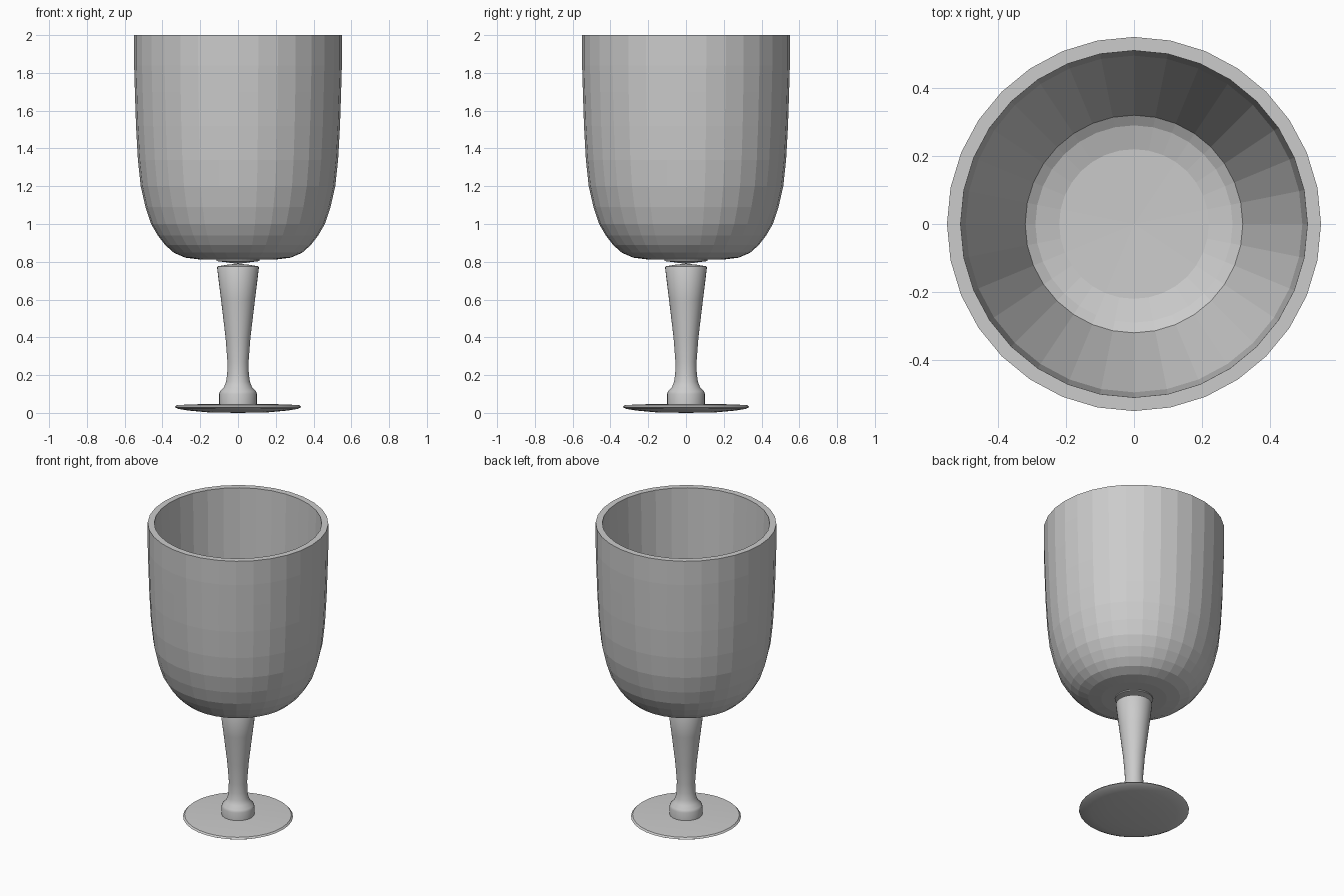
import bpy, bmesh
from math import pi, cos, sin, radians

if "Cube" in bpy.data.objects:
    bpy.data.objects.remove(bpy.data.objects["Cube"])

SIDES = 32


def lathe(name, profile, smooth=False):
    """Revolve (radius, height) points around z; zero radius makes a pole."""
    bm = bmesh.new()
    rings = []
    for r, z in profile:
        if r == 0:
            rings.append([bm.verts.new((0, 0, z))] * SIDES)
        else:
            rings.append([bm.verts.new((r * cos(2 * pi * i / SIDES),
                                        r * sin(2 * pi * i / SIDES), z))
                          for i in range(SIDES)])
    for a, b in zip(rings, rings[1:]):
        for i in range(SIDES):
            j = (i + 1) % SIDES
            bm.faces.new(list(dict.fromkeys((a[i], a[j], b[j], b[i]))))
    bmesh.ops.recalc_face_normals(bm, faces=bm.faces)
    mesh = bpy.data.meshes.new(name)
    bm.to_mesh(mesh)
    bm.free()
    ob = bpy.data.objects.new(name, mesh)
    bpy.context.collection.objects.link(ob)
    if smooth:
        bpy.ops.object.select_all(action='DESELECT')
        ob.select_set(True)
        bpy.context.view_layer.objects.active = ob
        bpy.ops.object.shade_smooth_by_angle(angle=radians(35))
    return ob


# Foot and stem, ending in a shallow domed top
lathe("foot_and_stem", [
    (0, 0), (0.16, 0.003), (0.26, 0.012), (0.315, 0.021), (0.335, 0.031),
    (0.325, 0.041), (0.25, 0.045), (0.10, 0.048),
    (0.10, 0.10), (0.095, 0.115), (0.075, 0.135), (0.063, 0.165),
    (0.057, 0.21), (0.056, 0.27), (0.066, 0.40), (0.09, 0.60),
    (0.111, 0.77), (0.108, 0.776), (0.06, 0.784), (0, 0.79)], smooth=True)

# Small joint disc under the bowl
lathe("bowl_joint", [
    (0, 0.789), (0.03, 0.793), (0.115, 0.804), (0.115, 0.812), (0, 0.815)])

# Faceted bowl: outer wall, flat rim, inner wall and floor
lathe("bowl", [
    (0, 0.81), (0.20, 0.812), (0.28, 0.822), (0.34, 0.848), (0.385, 0.888),
    (0.425, 0.94), (0.46, 1.0), (0.49, 1.09), (0.515, 1.20), (0.53, 1.34),
    (0.54, 1.52), (0.546, 1.70), (0.55, 1.84), (0.55, 2.0),
    (0.51, 2.0), (0.495, 1.40), (0.32, 0.90), (0.29, 0.88),
    (0.22, 0.86), (0, 0.855)])
